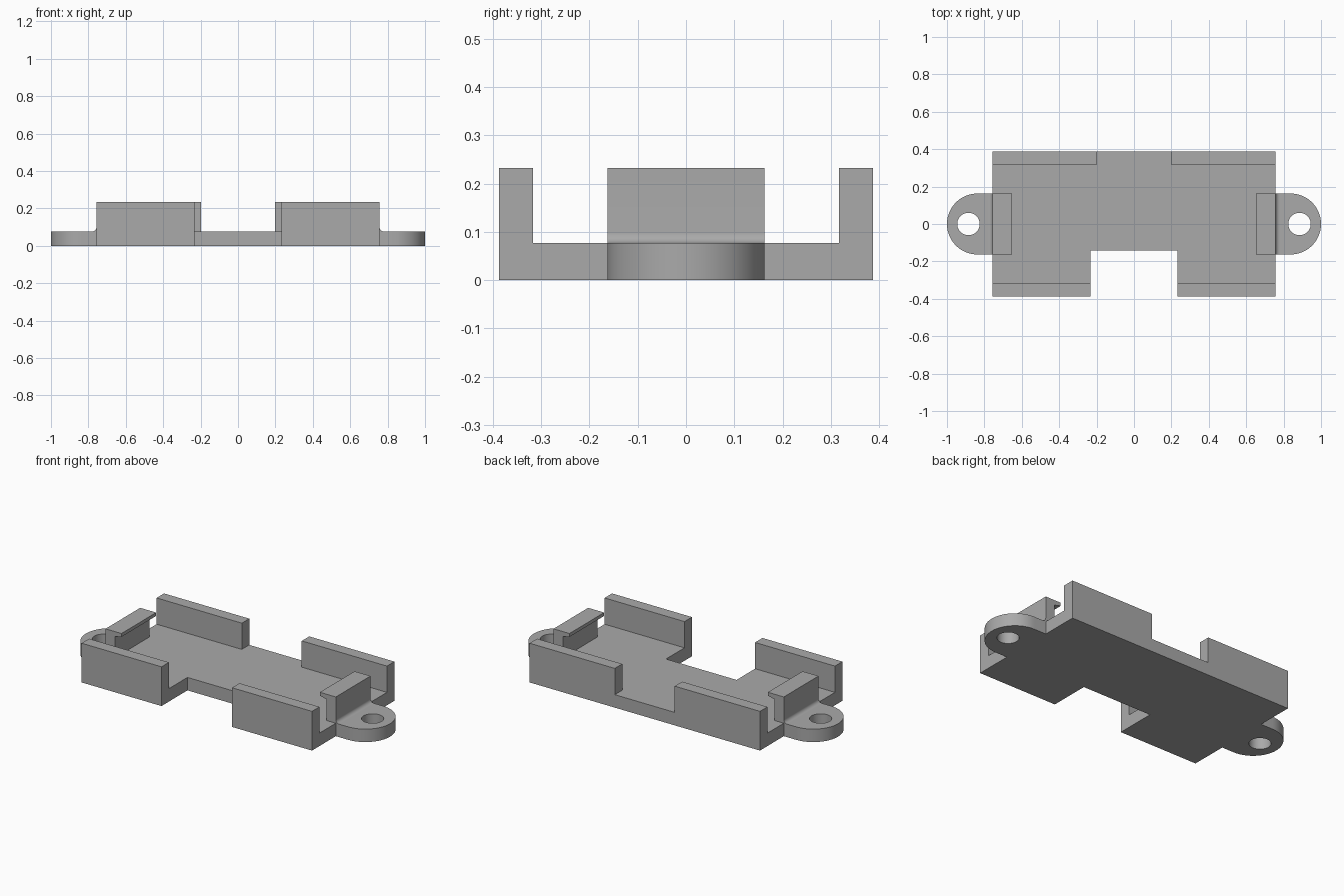
import bpy, bmesh
from math import sin, cos, pi

if "Cube" in bpy.data.objects:
    bpy.data.objects.remove(bpy.data.objects["Cube"], do_unlink=True)

GREY = (0.4, 0.4, 0.4, 1)
grey = bpy.data.materials.new("plain grey")
grey.use_nodes = True
grey.diffuse_color = GREY
grey.node_tree.nodes["Principled BSDF"].inputs["Base Color"].default_value = GREY

FLOOR, TOP = 0.077, 0.233      # plate thickness, wall height
HALF_X, HALF_Y = 0.757, 0.387  # plate half size
TAB_R = 0.163                  # tab radius and clip half width
WALL = 0.07


def arc(cx, cy, r, a0, a1, n):
    steps = [a0 + (a1 - a0) * i / n for i in range(n + 1)]
    return [(cx + r * cos(a), cy + r * sin(a)) for a in steps]


def prism(name, outline, start, depth, to_3d):
    """Extrude a closed outline; to_3d places (u, v, height) in space."""
    bm = bmesh.new()
    low = [bm.verts.new(to_3d(u, v, start)) for u, v in outline]
    high = [bm.verts.new(to_3d(u, v, start + depth)) for u, v in outline]
    bm.faces.new(low)
    bm.faces.new(high)
    for i in range(len(low)):
        j = (i + 1) % len(low)
        bm.faces.new((low[i], low[j], high[j], high[i]))
    bmesh.ops.recalc_face_normals(bm, faces=bm.faces)
    mesh = bpy.data.meshes.new(name)
    bm.to_mesh(mesh)
    bm.free()
    mesh.materials.append(grey)
    obj = bpy.data.objects.new(name, mesh)
    bpy.context.collection.objects.link(obj)
    return obj


def upright(u, v, h):
    return (u, v, h)


def smooth(obj):
    bpy.ops.object.select_all(action="DESELECT")
    obj.select_set(True)
    bpy.context.view_layer.objects.active = obj
    bpy.ops.object.shade_smooth_by_angle(angle=pi / 6)


# Base plate with a front notch and a rounded tab at each end
NOTCH_X, NOTCH_Y = 0.232, -0.143
half = [(NOTCH_X, NOTCH_Y), (NOTCH_X, -HALF_Y), (HALF_X, -HALF_Y), (HALF_X, -TAB_R)]
half += arc(1 - TAB_R, 0, TAB_R, -pi / 2, pi / 2, 32)
half += [(HALF_X, TAB_R), (HALF_X, HALF_Y)]
plate = prism("base_plate", half + [(-x, y) for x, y in reversed(half)], 0, FLOOR, upright)

# Screw holes through the tabs
for side, s in (("left", 1), ("right", -1)):
    hole = prism(f"screw_hole_cutter_{side}", arc(s * 0.885, 0, 0.06, 0, 2 * pi, 40)[:-1],
                 -0.1, 0.3, upright)
    hole.hide_render = True
    cut = plate.modifiers.new(f"screw_hole_{side}", "BOOLEAN")
    cut.operation, cut.solver, cut.object = "DIFFERENCE", "EXACT", hole
    bpy.context.view_layer.objects.active = plate
    bpy.ops.object.modifier_apply(modifier=cut.name)
    bpy.data.objects.remove(hole, do_unlink=True)
smooth(plate)

# Corner walls, and a snap clip at each end
FILLET, LIP = 0.022, 0.02
clip = [(HALF_X, TOP), (0.652, TOP), (0.652, TOP - LIP), (0.695, TOP - LIP - 0.01), (0.695, FLOOR)]
clip += arc(HALF_X + FILLET, FLOOR + FILLET, FILLET, -pi / 2, -pi, 8)

for side, s in (("left", 1), ("right", -1)):
    for place, inner, y0, y1 in (("front", NOTCH_X, -HALF_Y, WALL - HALF_Y),
                                 ("back", 0.197, HALF_Y - WALL, HALF_Y)):
        box = [(s * inner, y0), (s * HALF_X, y0), (s * HALF_X, y1), (s * inner, y1)]
        prism(f"{place}_wall_{side}", box, FLOOR, TOP - FLOOR, upright)
    smooth(prism(f"end_clip_{side}", clip, -TAB_R, 2 * TAB_R,
                 lambda u, v, h, s=s: (s * u, h, v)))
